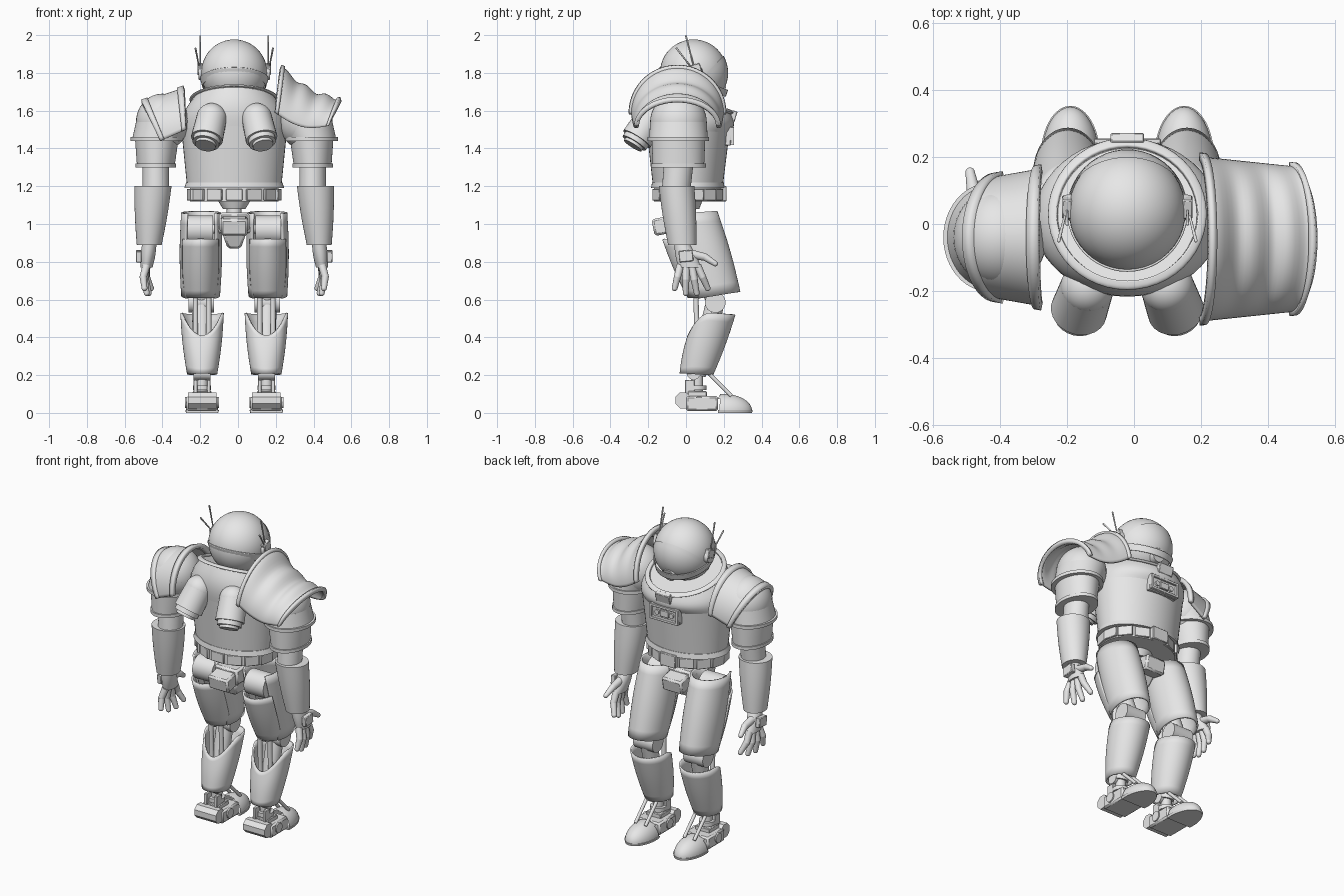
import bpy, bmesh
from math import cos, sin, pi, tau, radians
from mathutils import Vector, Matrix, Euler

if "Cube" in bpy.data.objects:
    bpy.data.objects.remove(bpy.data.objects["Cube"])

GREY = bpy.data.materials.new("light_grey")
GREY.use_nodes = True
GREY.diffuse_color = (.8, .8, .8, 1)
GREY.node_tree.nodes["Principled BSDF"].inputs["Base Color"].default_value = GREY.diffuse_color

MIDLINE = -.02
FULL = (0, tau)


def mix(start, end, t):
    return start + (end - start) * t


def finish(name, bm, thickness=0, bevel=0):
    bmesh.ops.recalc_face_normals(bm, faces=bm.faces)
    mesh = bpy.data.meshes.new(name)
    bm.to_mesh(mesh)
    bm.free()
    mesh.materials.append(GREY)
    mesh.shade_smooth()
    mesh.set_sharp_from_angle(angle=radians(35))
    part = bpy.data.objects.new(name, mesh)
    bpy.context.collection.objects.link(part)
    if thickness:
        solid = part.modifiers.new("Thickness", 'SOLIDIFY')
        solid.thickness, solid.offset = thickness, 0
    if bevel:
        part.modifiers.new("Bevel", 'BEVEL').width = bevel


def skin(name, rows, closed=True, thickness=0):
    """Join rows of points with faces; closed solid rows get end caps."""
    bm = bmesh.new()
    rows = [[bm.verts.new(p) for p in row] for row in rows]
    count = len(rows[0])
    for low, high in zip(rows, rows[1:]):
        for i in range(count if closed else count - 1):
            j = (i + 1) % count
            bm.faces.new((low[i], low[j], high[j], high[i]))
    if closed and not thickness:
        bm.faces.new(rows[0])
        bm.faces.new(rows[-1])
    finish(name, bm, thickness)


def tube(name, top, bottom, top_size, bottom_size, bulge=0, top_tilt=0, bottom_tilt=0, arc=FULL, thickness=0, notch=0):
    """Level elliptical rings between two centres; tilt raises the front, notch lowers the top's rear middle."""
    steps, around = 8, 48
    rows = []
    for k in range(steps + 1):
        t = k / steps
        centre = mix(Vector(top), Vector(bottom), t)
        swell = bulge * sin(pi * t)
        wide, deep = (mix(a, b, t) + swell for a, b in zip(top_size, bottom_size))
        tilt = mix(top_tilt, bottom_tilt, t)
        row = []
        for i in range(around + (arc != FULL)):
            a = mix(*arc, i / around)
            drop = notch * (1 - t) * max(0, -sin(a)) ** 2
            row.append(centre + Vector((wide * cos(a), deep * sin(a), tilt * deep * sin(a) - drop)))
        rows.append(row)
    skin(name, rows, arc == FULL or not thickness, thickness)


def rod(name, start, end, radius, end_radius=None, sides=24):
    start, end = Vector(start), Vector(end)
    turn = (end - start).to_track_quat('Z', 'Y')
    rows = []
    for centre, r in ((start, radius), (end, end_radius or radius)):
        angles = [tau * (i + .5) / sides for i in range(sides)]
        rows.append([centre + turn @ Vector((r * cos(a), r * sin(a), 0)) for a in angles])
    skin(name, rows)


def box(name, centre, size, turn=(0, 0, 0), taper=1):
    bm = bmesh.new()
    bmesh.ops.create_cube(bm, size=1)
    for v in bm.verts:
        if v.co.z < 0:
            v.co *= Vector((taper, taper, 1))
        v.co *= Vector(size)
    bm.transform(Matrix.Translation(centre) @ Euler(turn).to_matrix().to_4x4())
    finish(name, bm, bevel=min(size) / 8)


def ball(name, centre, size, pitch=0, cut=-2, back=-2):
    """Ellipsoid; cut and back remove what lies below or behind them on the unit sphere."""
    bm = bmesh.new()
    bmesh.ops.create_uvsphere(bm, u_segments=40, v_segments=24, radius=1)
    bmesh.ops.delete(bm, geom=[v for v in bm.verts if v.co.z < cut or v.co.y < back], context='VERTS')
    turn = Matrix.Rotation(pitch, 4, 'X')
    bm.transform(Matrix.Translation(centre) @ turn @ Matrix.Diagonal((*size, 1)))
    finish(name, bm)


def capsule(name, start, end, radius, end_radius):
    rod(name, start, end, radius, end_radius)
    ball(name + "_tip", end, [end_radius] * 3)


def guard(name, inner, outer, inner_size, outer_size, inner_lean, outer_lean, rim, sag=0, folds=0, drop=0):
    """Arched shoulder shell along x with raised rims; sag and folds shape the top, drop lowers the sides."""
    def arch(t, grow=0):
        centre = mix(Vector(inner), Vector(outer), t)
        deep, tall = (mix(a, b, t) + grow for a, b in zip(inner_size, outer_size))
        dip = drop * sin(pi * t)
        centre.z -= dip
        tall += folds * sin(3 * tau * t) - sag * sin(pi * t) + dip
        lean = mix(inner_lean, outer_lean, t)
        angles = [pi * i / 40 for i in range(41)]
        return [centre + Vector((lean * sin(a), deep * cos(a), tall * sin(a))) for a in angles]

    skin(name, [arch(i / 24) for i in range(25)], False, .014)
    for edge in (0, 1 - rim):
        skin(name + "_rim", [arch(edge, .006), arch(edge + rim, .006)], False, .026)


def centre(y, z):
    return Vector((MIDLINE, y, z))


# Torso and collar
SLOPE = -.33
chest, neck = centre(.01, 1.5), centre(.03, 1.655)
tube("torso", chest, centre(.01, 1.2), (.28, .22), (.25, .185), top_tilt=-.08)
tube("upper_torso", neck, chest, (.22, .21), (.28, .22), .02, SLOPE, -.08)
tube("torso_hem", centre(.01, 1.22), centre(.01, 1.19), (.255, .19), (.265, .195))
tube("collar", neck + Vector((0, 0, .01)), neck, (.21, .2), (.23, .22), .005, SLOPE, SLOPE, thickness=.016)
box("collar_clasp", centre(.25, 1.57), (.1, .03, .06), (-.3, 0, 0))

# Chest panel with a framed screen
panel = centre(.225, 1.465)
box("chest_panel", panel, (.2, .03, .1), (-.1, 0, 0))
for side in (-1, 1):
    box("panel_bar", panel + Vector((0, .02, side * .04)), (.2, .02, .016))
    box("panel_post", panel + Vector((side * .092, .02, 0)), (.016, .02, .09))
    button = panel + Vector((side * .05, 0, 0))
    rod("chest_button", button, button + Vector((0, .025, 0)), .015)
box("chest_screen", panel + Vector((0, .014, 0)), (.06, .02, .04))

# Belt, waist and pelvis
tube("belt", centre(.01, 1.19), centre(.01, 1.12), (.235, .18), (.235, .18))
POUCHES = 14
for i in range(POUCHES):
    a = tau * (i + .5) / POUCHES
    box("belt_pouch", centre(.01, 1.155) + Vector((.24 * cos(a), .18 * sin(a), 0)), (.016, .085, .06), (0, 0, a))
box("belt_buckle", centre(.2, 1.16), (.11, .03, .08))
tube("waist", centre(.01, 1.13), centre(.01, 1.08), (.09, .08), (.06, .06))
rod("spine", centre(.01, 1.1), centre(0, 1), .04)
box("pelvis", centre(0, 1.01), (.16, .2, .1))
box("pelvis_guard", centre(0, .92), (.14, .18, .1), taper=.5)
for side in (-1, 1):
    box("pelvis_plate", centre(side * .125, .99), (.14, .1, .09), (side * -.2, 0, 0))

# Helmet, tipped forward
head = centre(.04, 1.8)
ball("helmet", head, (.175, .178, .177))
ball("visor", head, (.179, .183, .183), radians(-135), .17)
tube("helmet_band", head - Vector((0, 0, .03)), head - Vector((0, 0, .07)), (.178, .18), (.166, .168),
     top_tilt=SLOPE, bottom_tilt=SLOPE, thickness=.006)
rod("helmet_chin", centre(.17, 1.7), centre(.2, 1.69), .05, .04)

for side in (-1, 1):
    def at(out, y, z):
        return Vector((MIDLINE + side * out, y, z))

    # Ears and antennas
    ear = at(.18, .05, 1.8)
    rod("ear_disc", at(.16, .05, 1.8), at(.19, .05, 1.8), .042, .036)
    box("ear_bracket", ear + Vector((0, 0, .02)), (.03, .06, .05), (.3, 0, 0))
    capsule("long_antenna", ear, at(.18, 0, 1.994), .003, .005)
    capsule("short_antenna", ear, at(.205, -.05, 1.93), .003, .005)

    # Back thrusters
    dome, nozzle = at(.12, -.19, 1.56), at(.145, -.26, 1.45)
    capsule("thruster", nozzle, dome, .085, .08)
    for reach, radius in ((1.08, .066), (1.2, .072), (1.32, .055)):
        rod("thruster_nozzle", dome, mix(dome, nozzle, reach), radius)

    # Arms
    shoulder, elbow, wrist = at(.38, -.04, 1.54), at(.415, -.05, 1.2), at(.45, -.02, .89)
    ball("shoulder", shoulder, (.14, .15, .15))
    cuff = at(.41, -.04, 1.45)
    hem = at(.415, -.04, 1.31)
    tube("upper_arm", shoulder, cuff, (.14, .15), (.13, .155))
    tube("upper_sleeve", cuff, hem, (.115, .142), (.1, .136))
    lip = Vector((0, 0, .01))
    tube("shoulder_rim", cuff + lip, cuff - lip, (.14, .163), (.14, .163))
    tube("sleeve_rim", hem + lip, hem - lip, (.107, .145), (.107, .145))
    tube("elbow", hem, elbow, (.07, .078), (.07, .076))
    tube("forearm", elbow + Vector((side * .015, 0, 0)), wrist, (.098, .094), (.066, .075), .004)

    # Hands with a fan of fingers
    knuckles = at(.465, .02, .77)
    tube("palm", wrist, knuckles, (.038, .042), (.032, .06), .004)
    box("wrist_device", at(.505, 0, .83), (.03, .075, .06), (.1, 0, 0))
    for i in range(4):
        t = i / 3
        root = at(.465, mix(-.03, .06, t), .78)
        tip = at(mix(.475, .44, t), mix(-.06, .115, t), .66 - .03 * sin(pi * t))
        bend = mix(root, tip, .5) + Vector((side * .012, 0, 0))
        capsule("finger_base", root, bend, .021, .019)
        capsule("finger_end", bend, tip, .019, .015)
    thumb = at(.46, .1, .825)
    capsule("thumb_base", at(.46, .03, .84), thumb, .024, .02)
    capsule("thumb_end", thumb, at(.47, .155, .79), .02, .014)

    # Thighs: wrapped shell with a lower rear plate
    hip, knee, ankle = at(.18, 0, .97), at(.175, .155, .585), at(.17, .06, .2)
    tube("thigh_shell", at(.175, .03, 1.06), at(.178, .155, .62), (.1, .13), (.097, .127), .008,
         .06, .16, (-.75, pi + .75), .012)
    tube("thigh_back_plate", at(.178, .045, .92), at(.178, .14, .61), (.098, .165), (.085, .125), .008,
         arc=(pi + .4, tau - .4), thickness=.012)
    across = Vector((.068, 0, 0))
    rod("hip_joint", hip - across, hip + across, .075)
    rod("knee_joint", knee - across, knee + across, .055)
    rod("thigh_core", hip, knee, .055, .045)
    rod("hip_axle", centre(0, .98), hip, .025)

    # Shins, notched behind the knee
    tube("shin_shell", at(.17, .135, .53), at(.17, .055, .205), (.11, .122), (.075, .084), .006,
         -.08, -.05, thickness=.01, notch=.13)
    rod("shin_core", knee, ankle, .05, .045)
    for offset in (-.035, .035):
        out = .17 + offset
        rod("knee_piston", at(out, .05, .68), at(out, .06, .38), .014)
        rod("toe_piston", at(out, .11, .22), at(out, .24, .09), .01)
        box("ankle_clevis", at(out, .02, .13), (.02, .05, .09))
    rod("shin_hinge", at(.125, .04, .21), at(.215, .04, .21), .035)

    # Feet with a separate toe cap
    rod("ankle", ankle, at(.17, .06, .08), .03)
    rod("ankle_collar", at(.17, .06, .145), at(.17, .06, .12), .048)
    box("foot_block", at(.17, .085, .05), (.165, .17, .08))
    box("foot_riser", at(.17, .06, .1), (.1, .1, .03))
    rod("heel_roller", at(.095, -.015, .066), at(.245, -.015, .066), .045, sides=8)
    rod("foot_hub", at(.08, .07, .055), at(.26, .07, .055), .03)
    toe = at(.17, .2, 0)
    tube("toe_sole", toe + Vector((0, 0, .014)), toe, (.089, .153), (.085, .15), arc=(-.2, pi + .2))
    ball("toe_cap", toe + Vector((0, 0, .01)), (.085, .15, .09), cut=-.01, back=-.22)

# Shoulder guards, one small and one large
guard("small_shoulder_guard", (-.275, -.04, 1.5), (-.41, -.04, 1.44), (.2, .215), (.175, .2), -.01, -.1, rim=.15)
guard("large_shoulder_guard", (.195, -.045, 1.59), (.48, -.045, 1.52), (.24, .235), (.21, .135), .03, .065,
      rim=.06, sag=.035, folds=.01, drop=.04)
